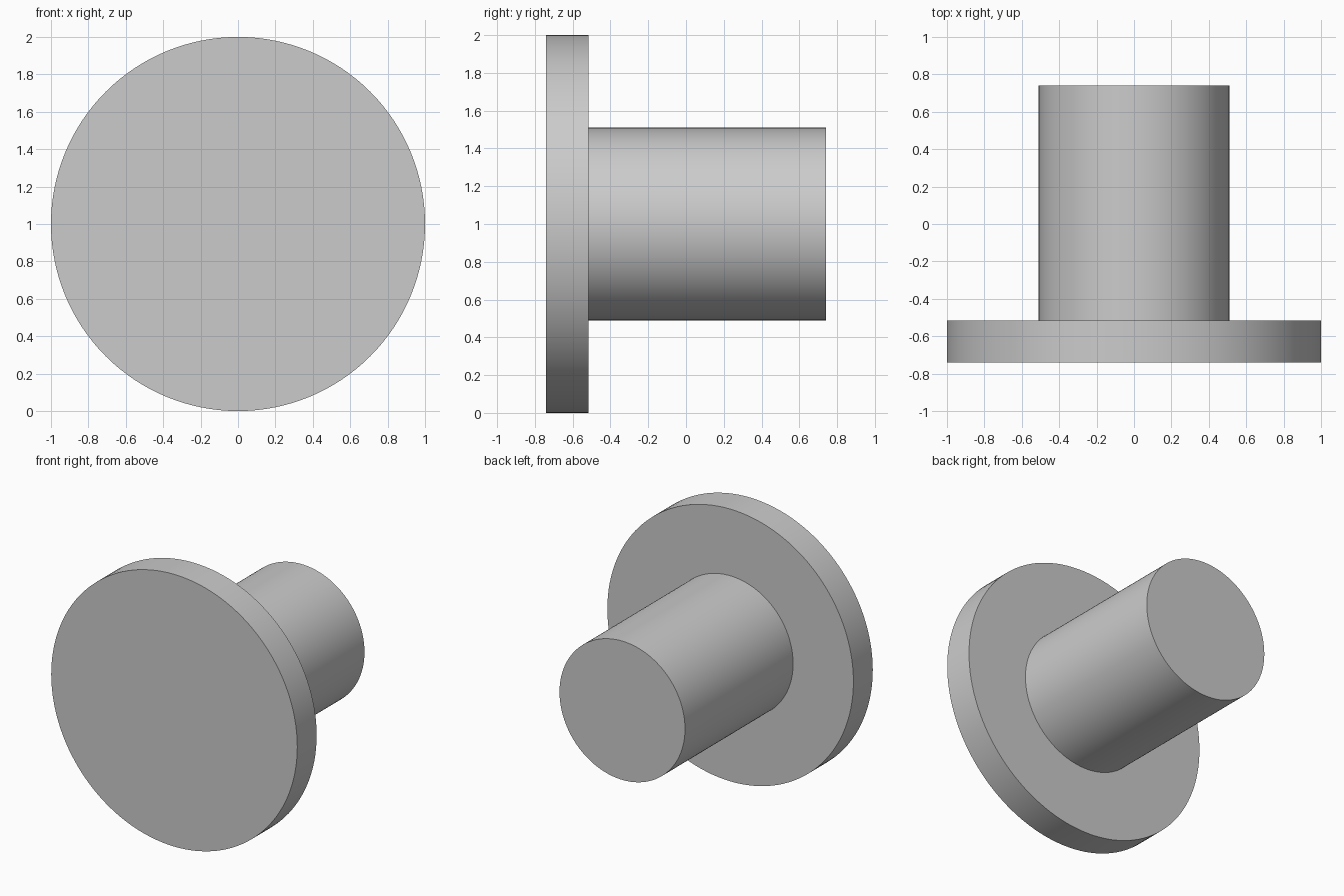
import bpy, bmesh, math
from mathutils import Matrix, Vector

old = bpy.data.objects.get("Cube")
if old:
    bpy.data.objects.remove(old, do_unlink=True)

SIDES = 128
FRONT, STEP, BACK = -0.74, -0.515, 0.74
DISC_R, SHAFT_R, CENTRE_Z = 1.0, 0.51, 1.0

grey = bpy.data.materials.new("plain_grey")
grey.use_nodes = True
colour = (0.6, 0.6, 0.6, 1)
grey.diffuse_color = colour
grey.node_tree.nodes["Principled BSDF"].inputs["Base Color"].default_value = colour

# Disc facing the front, as a capped cylinder lying along y
bm = bmesh.new()
place = Matrix.Translation((0, (FRONT + STEP) / 2, CENTRE_Z)) @ Matrix.Rotation(-math.pi / 2, 4, "X")
bmesh.ops.create_cone(bm, cap_ends=True, segments=SIDES, radius1=DISC_R, radius2=DISC_R,
                      depth=STEP - FRONT, matrix=place)
bm.normal_update()

# Shaft drawn out of the disc's back face
cap = max(bm.faces, key=lambda f: f.calc_center_median().y)
bmesh.ops.inset_region(bm, faces=[cap], thickness=0.1, use_even_offset=True)
for v in cap.verts:
    radial = Vector((v.co.x, 0, v.co.z - CENTRE_Z)).normalized() * SHAFT_R
    v.co = Vector((radial.x, STEP, CENTRE_Z + radial.z))
end = bmesh.ops.extrude_discrete_faces(bm, faces=[cap])["faces"][0]
bmesh.ops.translate(bm, verts=end.verts, vec=(0, BACK - STEP, 0))
bmesh.ops.recalc_face_normals(bm, faces=bm.faces)

mesh = bpy.data.meshes.new("flanged_pin")
bm.to_mesh(mesh)
bm.free()
mesh.materials.append(grey)
pin = bpy.data.objects.new("flanged_pin", mesh)
bpy.context.collection.objects.link(pin)

# Smooth round walls with crisp rims
bpy.ops.object.select_all(action="DESELECT")
pin.select_set(True)
bpy.context.view_layer.objects.active = pin
bpy.ops.object.shade_smooth_by_angle(angle=math.radians(30))
